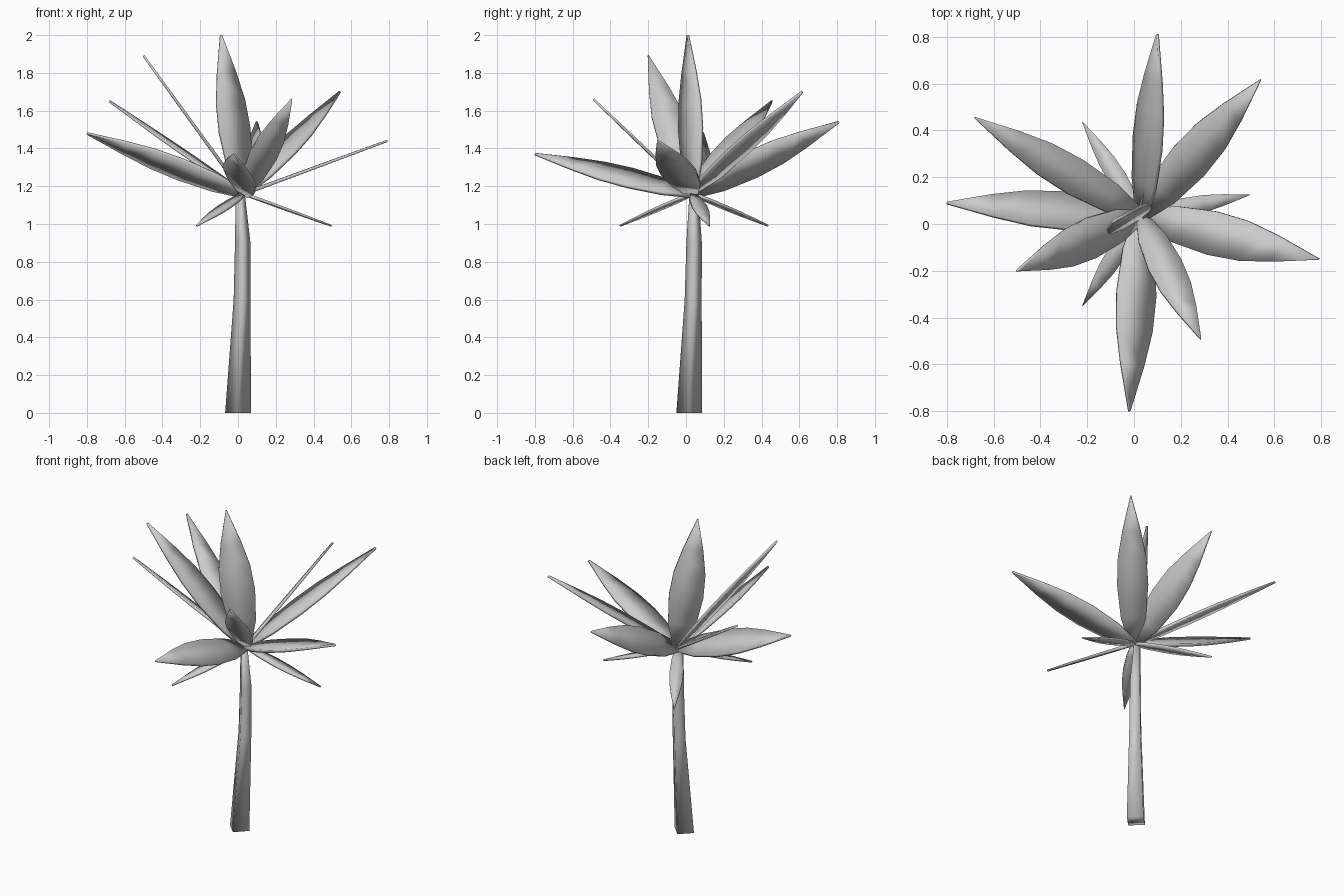
import bpy, bmesh, math
from mathutils import Vector, Matrix

if "Cube" in bpy.data.objects:
    bpy.data.objects.remove(bpy.data.objects["Cube"])

HUB = Vector((0.03, 0.035, 1.16))
UP = Vector((0, 0, 1))


def loft(name, rings):
    """Skin a list of closed four-point rings and cap both ends."""
    bm = bmesh.new()
    loops = [[bm.verts.new(p) for p in ring] for ring in rings]
    n = len(loops[0])
    for a, b in zip(loops, loops[1:]):
        for i in range(n):
            j = (i + 1) % n
            bm.faces.new((a[i], a[j], b[j], b[i]))
    bm.faces.new(loops[0][::-1])
    bm.faces.new(loops[-1])
    bmesh.ops.recalc_face_normals(bm, faces=bm.faces)
    mesh = bpy.data.meshes.new(name)
    bm.to_mesh(mesh)
    bm.free()
    for p in mesh.polygons:
        p.use_smooth = True
    ob = bpy.data.objects.new(name, mesh)
    bpy.context.collection.objects.link(ob)


# Trunk: tapering, slightly leaning four-sided column (x, y, z, radius)
spine = [(0, 0.017, 0, 0.068), (0.022, 0.038, 0.6, 0.045),
         (0.025, 0.043, 0.9, 0.041), (0.012, 0.042, 1.16, 0.024)]
loft("trunk", [[(x + r * math.cos(k * math.pi / 2), y + r * math.sin(k * math.pi / 2), z)
                for k in range(4)] for x, y, z, r in spine])

# Leaf outline: (fraction of length, fraction of half width)
OUTLINE = [(0, 0.3), (0.18, 0.8), (0.4, 1.0), (0.58, 0.92), (0.76, 0.6), (1, 0.03)]


def leaf(name, tip, roll, half_width, thick=0.01):
    """Thin slab leaf from the hub; positive roll lifts its right edge seen from the hub."""
    tip = Vector(tip)
    d = (tip - HUB).normalized()
    side = Matrix.Rotation(math.radians(-roll), 3, d) @ d.cross(UP).normalized()
    normal = side.cross(d)
    rings = []
    for t, w in OUTLINE:
        c = HUB.lerp(tip, t)
        s, n = side * half_width * w, normal * thick * (1 - 0.4 * t)
        rings.append([c + s + n, c - s + n, c - s - n, c + s - n])
    loft(name, rings)


# Leaves: tip position, roll about the leaf axis, half width
leaves = [
    ((0.10, 0.81, 1.54), 48, 0.09),
    ((0.54, 0.615, 1.70), 0, 0.09),
    ((0.79, -0.15, 1.44), -5, 0.095),
    ((0.285, -0.49, 1.66), 17, 0.075),
    ((-0.02, -0.80, 1.37), 30, 0.095),
    ((-0.50, -0.20, 1.89), 19, 0.09),
    ((-0.80, 0.09, 1.48), -35, 0.095),
    ((-0.68, 0.455, 1.65), -10, 0.08),
    ((-0.09, 0.01, 2.0), 65, 0.1),
]
for i, (tip, roll, w) in enumerate(leaves):
    leaf(f"leaf_{i + 1}", tip, roll, w)

# Small drooping leaves
for i, tip in enumerate([(-0.22, 0.435, 0.99), (-0.22, -0.35, 0.99), (0.495, 0.125, 0.99)]):
    leaf(f"drooping_leaf_{i + 1}", tip, 0, 0.04, 0.008)
